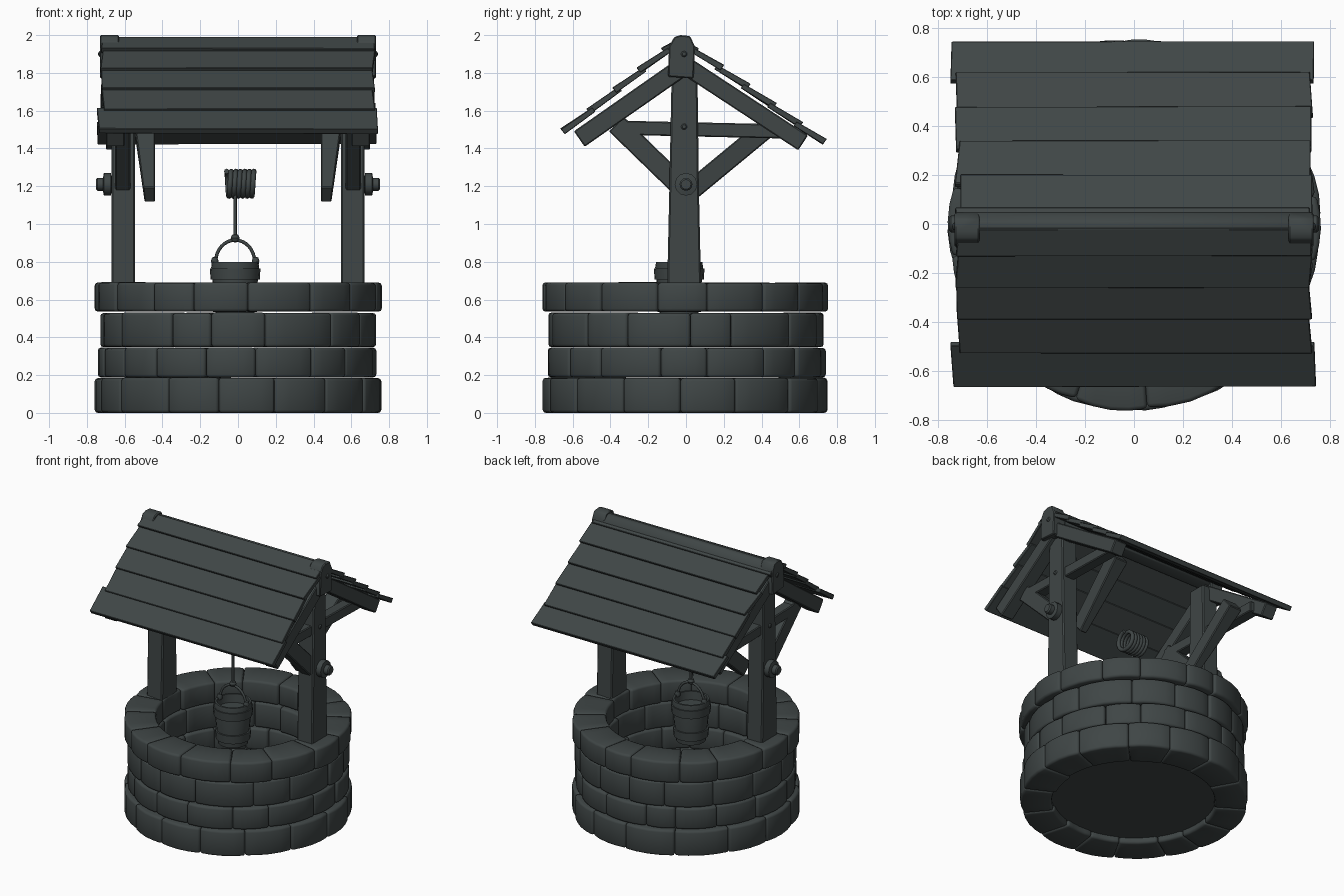
import bpy, bmesh, math, random
from mathutils import Vector, Matrix

if "Cube" in bpy.data.objects:
    bpy.data.objects.remove(bpy.data.objects["Cube"])

random.seed(4)
mat = bpy.data.materials.new("dark_slate_grey")
mat.diffuse_color = (0.05, 0.061, 0.061, 1)
mat.use_nodes = True
mat.node_tree.nodes["Principled BSDF"].inputs["Base Color"].default_value = mat.diffuse_color


def finish(name, bm, bevel=0.0, segs=1, angle=35):
    bmesh.ops.recalc_face_normals(bm, faces=bm.faces)
    if bevel:
        edges = [e for e in bm.edges if len(e.link_faces) == 2 and e.calc_face_angle(0) > 0.6]
        bmesh.ops.bevel(bm, geom=edges, offset=bevel, segments=segs, profile=0.5,
                        affect='EDGES', clamp_overlap=True)
    me = bpy.data.meshes.new(name)
    bm.to_mesh(me)
    bm.free()
    for p in me.polygons:
        p.use_smooth = True
    me.set_sharp_from_angle(angle=math.radians(angle))
    me.materials.append(mat)
    ob = bpy.data.objects.new(name, me)
    bpy.context.collection.objects.link(ob)
    return ob


def prism(name, prof, x0, x1, bevel=0.006):
    """Extrude a (y, z) outline from x0 to x1."""
    bm = bmesh.new()
    a = [bm.verts.new((x0, y, z)) for y, z in prof]
    b = [bm.verts.new((x1, y, z)) for y, z in prof]
    bm.faces.new(a)
    bm.faces.new(b[::-1])
    n = len(prof)
    for i in range(n):
        bm.faces.new((a[i], b[i], b[(i + 1) % n], a[(i + 1) % n]))
    return finish(name, bm, bevel)


def beam(name, p, q, thick, x0, x1):
    """Timber running from p to q in the (y, z) plane."""
    p, q = Vector(p), Vector(q)
    d = (q - p).normalized()
    n = Vector((-d.y, d.x)) * thick / 2
    return prism(name, [p + n, q + n, q - n, p - n], x0, x1)


def lathe(name, prof, centre, axis='Z', n=20):
    """Revolve (radius, height) points; zero radius closes the end."""
    bm = bmesh.new()
    rings = []
    for r, h in prof:
        if r == 0:
            rings.append([bm.verts.new((0, 0, h))] * n)
        else:
            rings.append([bm.verts.new((r * math.cos(2 * math.pi * i / n),
                                        r * math.sin(2 * math.pi * i / n), h)) for i in range(n)])
    for a, b in zip(rings, rings[1:]):
        for i in range(n):
            j = (i + 1) % n
            vs = list(dict.fromkeys((a[i], a[j], b[j], b[i])))
            bm.faces.new(vs)
    rot = Matrix.Identity(4)
    if axis != 'Z':
        rot = Matrix.Rotation(math.pi / 2 * (1 if axis == '+X' else -1), 4, 'Y')
    bmesh.ops.transform(bm, matrix=Matrix.Translation(centre) @ rot, verts=bm.verts)
    return finish(name, bm)


def tube(name, pts, r):
    """Round wire along a path."""
    cu = bpy.data.curves.new(name, 'CURVE')
    cu.dimensions = '3D'
    cu.bevel_depth = r
    cu.bevel_resolution = 2
    cu.use_fill_caps = True
    sp = cu.splines.new('POLY')
    sp.points.add(len(pts) - 1)
    for s, p in zip(sp.points, pts):
        s.co = (*p, 1)
    cu.materials.append(mat)
    ob = bpy.data.objects.new(name, cu)
    bpy.context.collection.objects.link(ob)
    return ob


# Stone wall: four courses of rounded wedge stones
def stone(name, a0, a1, ri, ro, z0, z1):
    bm = bmesh.new()
    k = 4
    cols = []
    for i in range(k + 1):
        t = i / k
        a = a0 + (a1 - a0) * t
        bulge = 0.010 * math.sin(math.pi * t)
        cols.append([bm.verts.new((r * math.cos(a), r * math.sin(a), z)) for r, z in
                     ((ri, z0), (ro + bulge, z0), (ro + bulge, z1), (ri, z1))])
    bm.faces.new(cols[0])
    bm.faces.new(cols[-1][::-1])
    for c, d in zip(cols, cols[1:]):
        for j in range(4):
            bm.faces.new((c[j], d[j], d[(j + 1) % 4], c[(j + 1) % 4]))
    finish(name, bm, 0.016, 2, 60)


courses = [(0, .187, .75, 15), (.188, .347, .73, 16), (.348, .532, .726, 15), (.536, .692, .75, 16)]
for c, (z0, z1, ro, n) in enumerate(courses):
    cuts = [(i + random.uniform(-.18, .18) + c * .45) * 2 * math.pi / n for i in range(n)]
    cuts.append(cuts[0] + 2 * math.pi)
    for i in range(n):
        stone(f"wall_stone_{c}_{i}", cuts[i], cuts[i + 1],
              .535 + random.uniform(-.01, .01), ro + random.uniform(-.008, .005),
              z0, z1 - random.uniform(0, .004))

# Thin well floor
lathe("well_floor", [(0, .04), (.56, .04), (.56, .055), (0, .055)], (0, 0, 0), n=40)

# Posts, frames and fittings, mirrored left and right
for s, side in ((-1, "left"), (1, "right")):
    def X(a, b):
        return (s * a, s * b)
    prism(f"{side}_post", [(-.10, .66), (.08, .66), (.068, 1.2), (.06, 1.85), (-.075, 1.85), (-.088, 1.2)],
          *X(.545, .67), .008)
    beam(f"{side}_front_rafter", (.0, 1.845), (-.565, 1.45), .10, *X(.60, .70))
    beam(f"{side}_back_rafter", (-.02, 1.85), (.62, 1.43), .095, *X(.60, .70))
    beam(f"{side}_tie_beam", (-.37, 1.51), (.52, 1.49), .075, *X(.57, .65))
    beam(f"{side}_front_brace", (-.03, 1.20), (-.37, 1.53), .11, *X(.57, .65))
    brace = beam(f"{side}_back_brace", (.0, 1.155), (.43, 1.51), .105, *X(.44, .55))
    # the back brace narrows towards its foot
    for v in brace.data.vertices:
        if abs(v.co.x) > .5:
            v.co.x -= s * .055 * max(0, min(1, (1.5 - v.co.z) / .36))
    prism(f"{side}_ridge_block", [(-.095, 1.78), (.04, 1.77), (.047, 1.94), (.022, 1.995),
                                  (-.03, 2.0), (-.062, 1.99), (-.09, 1.94)], *X(.63, .73))
    ax = '+X' if s > 0 else '-X'
    # axle end: washer and round peg
    lathe(f"{side}_axle_end", [(0, -.03), (.035, -.03), (.035, 0), (.06, .002), (.06, .04),
                               (.034, .045), (.034, .075), (.026, .083), (0, .083)],
          (s * .67, 0, 1.21), ax, 12)
    for k, (bx, bz) in enumerate(((.728, 1.90), (.668, 1.515))):
        lathe(f"{side}_bolt_{k}", [(.016, -.01), (.016, .004), (.01, .011), (0, .013)],
              (s * bx, -.01, bz), ax, 10)

# Ridge beam
prism("ridge_beam", [(-.085, 1.925), (-.03, 1.985), (.01, 1.985), (.05, 1.94), (.03, 1.89), (-.06, 1.89)], -.70, .70)


# Overlapping roof planks
def plank(name, y0, z0, y1, z1, w):
    bm = bmesh.new()
    d = Vector((0, y1 - y0, z1 - z0)).normalized()
    n = Vector((0, -d.z, d.y))
    if n.z < 0:
        n = -n
    a = Vector((0, y0, z0)) - d * .03
    b = Vector((0, y1, z1))
    ends = []
    for s in (-1, 1):
        wa, wb = (w + random.uniform(-.012, .012) for _ in range(2))
        top, low = .012, random.uniform(.012, .022)
        ends.append([bm.verts.new(p + n * o + Vector((s * ww, 0, 0))) for p, o, ww in
                     ((a, -top - .016, wa), (a, 0, wa), (b, low, wb), (b, low - .034, wb))])
    l, r = ends
    bm.faces.new(l)
    bm.faces.new(r[::-1])
    for i in range(4):
        j = (i + 1) % 4
        bm.faces.new((l[i], r[i], r[j], l[j]))
    finish(name, bm, .003)


front = [-.045, -.12, -.25, -.38, -.52, -.655]
back = [.01, .06, .19, .33, .47, .61, .735]
for side, ys, slope, base, y_ref in (("front", front, .79, 1.93, -.10), ("back", back, -.715, 1.925, .05)):
    for i, (ya, yb) in enumerate(zip(ys, ys[1:])):
        last = i == len(ys) - 2
        plank(f"{side}_roof_plank_{i}", ya, base + slope * (ya - y_ref),
              yb, base + slope * (yb - y_ref), .738 if last else .718)

# Rope coil, hanging rope and knot
turns, seg = 6, 18
tube("rope_coil", [(-.06 + .145 * i / (turns * seg), .066 * math.sin(2 * math.pi * i / seg),
                    1.213 + .066 * math.cos(2 * math.pi * i / seg)) for i in range(turns * seg + 1)], .014)
bx, by = -.015, -.036
tube("hanging_rope", [(bx, by, 1.17), (bx, by, .92)], .009)
lathe("rope_knot", [(0, -.024), (.017, -.017), (.024, 0), (.017, .017), (0, .024)], (bx, by, .925), n=12)

# Bucket with bands, ears and handle
lathe("bucket", [(0, .50), (.10, .50), (.127, .77), (.122, .80), (.108, .80), (.104, .74), (0, .74)],
      (bx, by, 0), n=20)
for k, (z, r) in enumerate(((.735, .12), (.565, .106))):
    lathe(f"bucket_band_{k}", [(r - .01, z - .03), (r + .010, z - .03), (r + .014, z + .03), (r - .01, z + .03)],
          (bx, by, 0), n=20)
tube("bucket_handle", [(bx + .103 * math.cos(math.pi * i / 16), by, .80 + .115 * math.sin(math.pi * i / 16))
                       for i in range(17)], .009)
for s in (-1, 1):
    lathe(f"bucket_ear_{s + 1}", [(0, -.025), (.017, -.02), (.02, 0), (.014, .018), (0, .022)],
          (bx + s * .108, by, .805), n=10)
